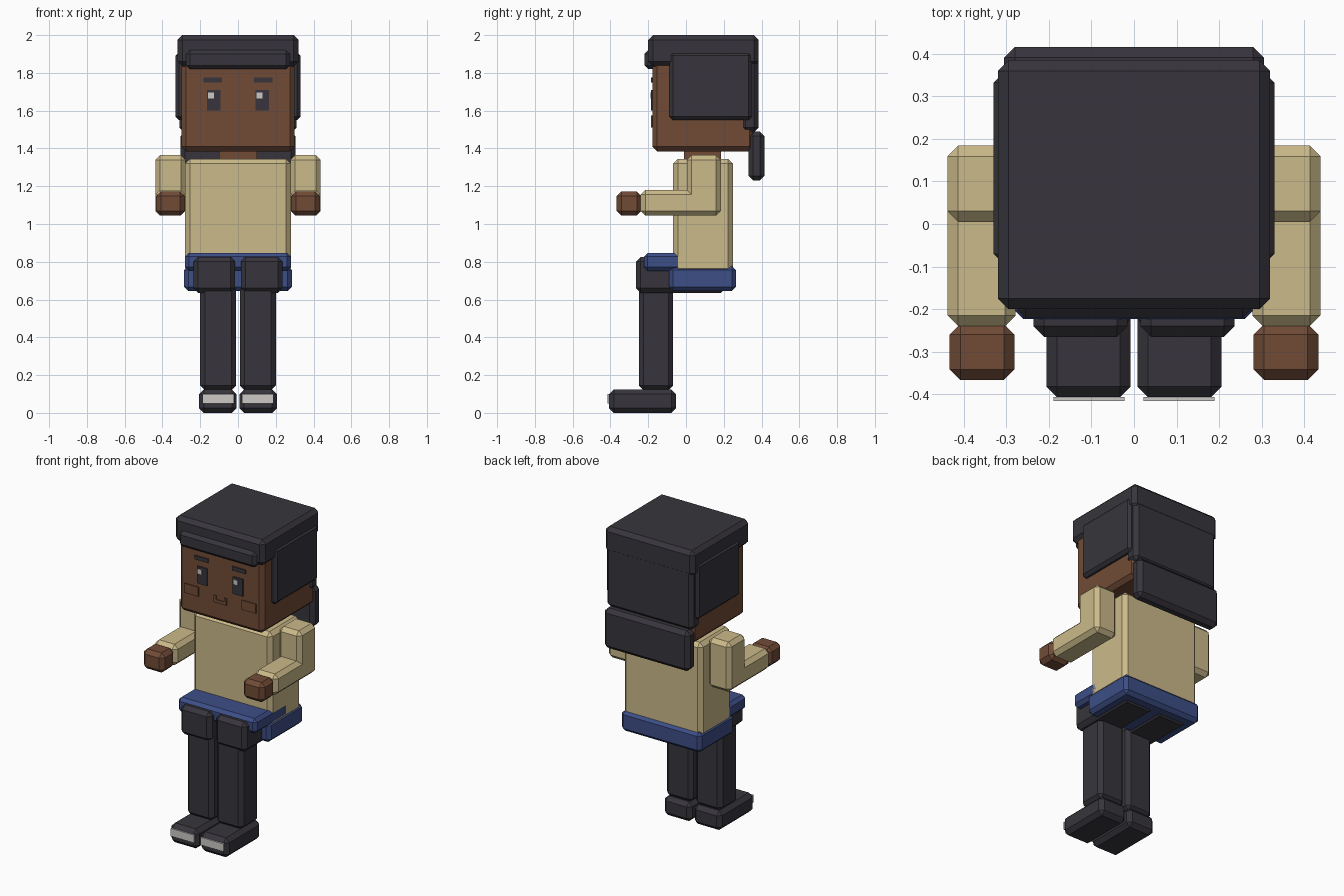
import bpy, bmesh

if "Cube" in bpy.data.objects:
    bpy.data.objects.remove(bpy.data.objects["Cube"])


def material(name, rgb):
    lin = [((c / 255 + 0.055) / 1.055) ** 2.4 for c in rgb]
    m = bpy.data.materials.new(name)
    m.diffuse_color = (*lin, 1)
    m.use_nodes = True
    m.node_tree.nodes["Principled BSDF"].inputs["Base Color"].default_value = m.diffuse_color
    return m


DARK = material("charcoal", (55, 53, 60))
SKIN = material("brown skin", (113, 75, 54))
TAN = material("tan cloth", (203, 186, 138))
BLUE = material("blue cloth", (61, 78, 135))
WHITE = material("off white", (204, 201, 198))


def box(name, mat, x, y, z, bevel=0.025):
    """Chamfered box from (min, max) ranges."""
    bm = bmesh.new()
    bmesh.ops.create_cube(bm, size=1)
    for v in bm.verts:
        for i, (lo, hi) in enumerate((x, y, z)):
            v.co[i] = lo if v.co[i] < 0 else hi
    if bevel:
        bmesh.ops.bevel(bm, geom=bm.edges[:], offset=bevel, segments=1,
                        affect='EDGES', profile=0.5)
    me = bpy.data.meshes.new(name)
    bm.to_mesh(me)
    bm.free()
    me.materials.append(mat)
    ob = bpy.data.objects.new(name, me)
    bpy.context.collection.objects.link(ob)
    return ob


def pair(name, mat, x, y, z, bevel=0.025):
    """Same box on both sides of x = 0."""
    box("left_" + name, mat, x, y, z, bevel)
    box("right_" + name, mat, (-x[1], -x[0]), y, z, bevel)


# Head, neck and torso
box("head", SKIN, (-0.30, 0.30), (-0.178, 0.36), (1.385, 1.95))
box("neck", SKIN, (-0.10, 0.10), (-0.01, 0.185), (1.32, 1.42), 0)
box("shirt", TAN, (-0.28, 0.28), (-0.068, 0.248), (0.74, 1.345))

# Hair
box("hair_top", DARK, (-0.32, 0.32), (-0.20, 0.385), (1.835, 2.0))
box("hair_fringe", DARK, (-0.275, 0.275), (-0.22, -0.14), (1.82, 1.92), 0.02)
pair("hair_side", DARK, (0.27, 0.33), (-0.088, 0.35), (1.55, 1.91), 0.018)
box("hair_back", DARK, (-0.31, 0.31), (0.29, 0.384), (1.485, 1.92))
box("hair_nape", DARK, (-0.305, 0.305), (0.33, 0.416), (1.23, 1.49))

# Face plates
face = (-0.185, -0.177)
pair("eye", DARK, (0.092, 0.163), face, (1.60, 1.71), 0)
pair("eyebrow", DARK, (0.085, 0.182), face, (1.75, 1.775), 0)
pair("cheek", SKIN, (0.155, 0.255), face, (1.515, 1.575), 0)
for side, x0 in (("right", -0.158), ("left", 0.099)):
    box(side + "_eye_glint", WHITE, (x0, x0 + 0.03), (-0.188, -0.184), (1.665, 1.695), 0)
box("mouth", SKIN, (-0.045, 0.045), face, (1.51, 1.53), 0)
pair("mouth_corner", SKIN, (0.028, 0.045), face, (1.53, 1.555), 0)

# Arms bent forward
pair("upper_arm", TAN, (0.278, 0.438), (0.005, 0.184), (1.045, 1.365))
pair("forearm", TAN, (0.278, 0.438), (-0.24, 0.06), (1.045, 1.18))
pair("hand", SKIN, (0.281, 0.433), (-0.367, -0.235), (1.045, 1.172))

# Hips and front flap
box("hips", BLUE, (-0.285, 0.285), (-0.09, 0.265), (0.645, 0.778), 0.022)
box("front_flap", BLUE, (-0.28, 0.28), (-0.223, 0.11), (0.752, 0.847), 0.02)

# Legs and shoes
pair("thigh", DARK, (0.015, 0.236), (-0.265, 0.21), (0.635, 0.826))
pair("shin", DARK, (0.01, 0.20), (-0.25, -0.068), (0.12, 0.68))
pair("shoe", DARK, (0.008, 0.206), (-0.407, -0.053), (0.0, 0.125))
pair("toe_cap", WHITE, (0.022, 0.189), (-0.416, -0.4065), (0.05, 0.10), 0)
